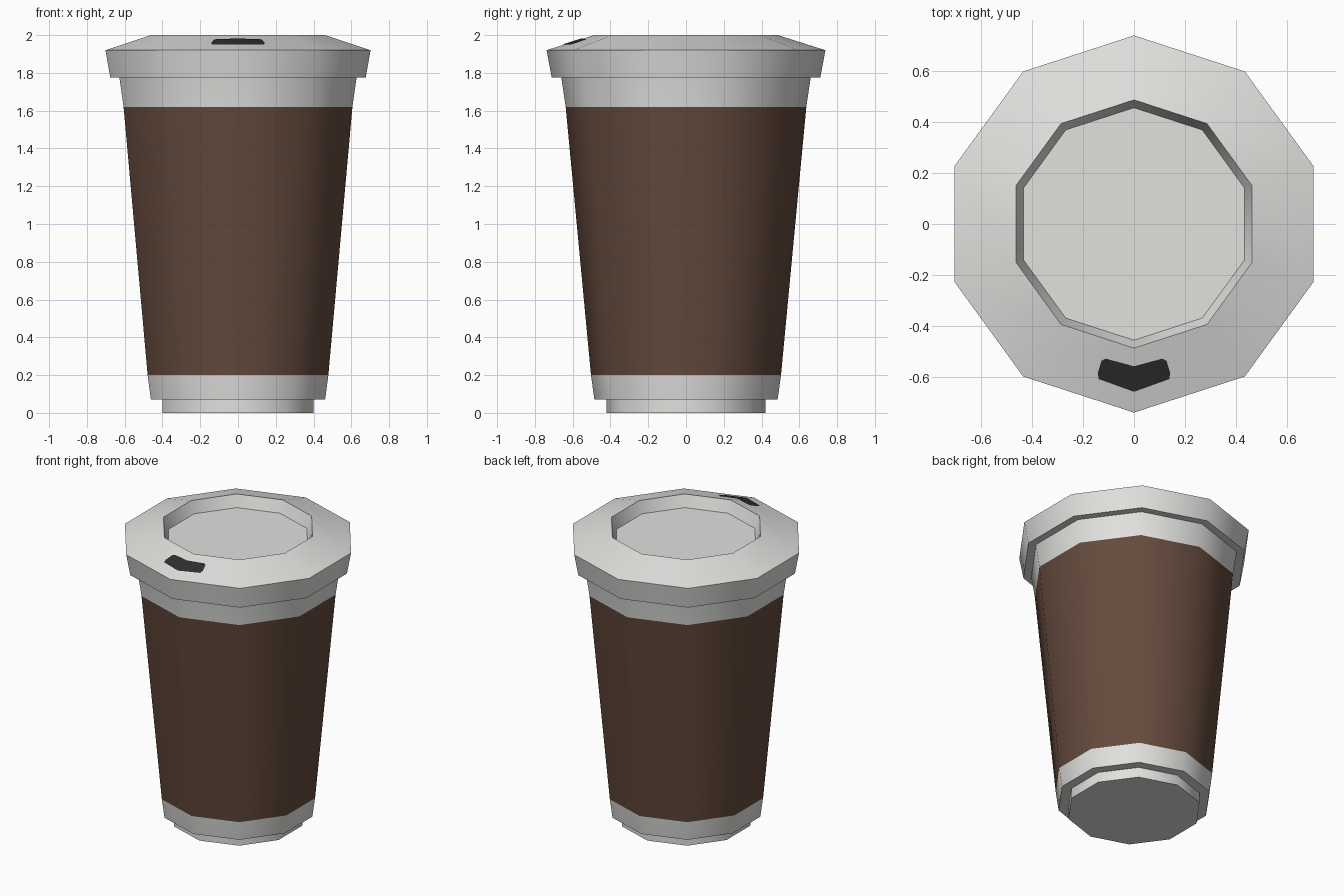
import bpy, bmesh, math

if "Cube" in bpy.data.objects:
    bpy.data.objects.remove(bpy.data.objects["Cube"])

SIDES = 10


def material(name, colour):
    m = bpy.data.materials.new(name)
    m.diffuse_color = (*colour, 1)
    m.use_nodes = True
    m.node_tree.nodes["Principled BSDF"].inputs["Base Color"].default_value = m.diffuse_color
    return m


off_white = material("off_white", (0.75, 0.75, 0.73))
brown = material("brown", (0.13, 0.069, 0.046))
black = material("black", (0.028, 0.028, 0.028))


def finish(bm, name, mats):
    mesh = bpy.data.meshes.new(name)
    bm.to_mesh(mesh)
    bm.free()
    for m in mats:
        mesh.materials.append(m)
    obj = bpy.data.objects.new(name, mesh)
    bpy.context.collection.objects.link(obj)
    # Smooth around the ten sides, crisp at the rims
    mesh.shade_smooth()
    mesh.set_sharp_from_angle(angle=math.radians(40))
    return obj


def lathe(name, profile, mats, rule=None, cap_start=False, cap_end=False):
    """Ten-sided solid from (radius, z) points, one corner facing the front."""
    bm = bmesh.new()
    rings = []
    for r, z in profile:
        angles = [-math.pi / 2 + 2 * math.pi * i / SIDES for i in range(SIDES)]
        rings.append([bm.verts.new((r * math.cos(a), r * math.sin(a), z)) for a in angles])
    for low, high in zip(rings, rings[1:]):
        for i in range(SIDES):
            j = (i + 1) % SIDES
            bm.faces.new((low[i], low[j], high[j], high[i]))
    if cap_start:
        bm.faces.new(rings[0][::-1])
    if cap_end:
        bm.faces.new(rings[-1])
    if rule:
        for f in bm.faces:
            f.material_index = rule(f.calc_center_median().z)
    return finish(bm, name, mats)


# Cup with foot, and brown sleeve chosen by height
lathe("cup",
      [(0.421, 0), (0.421, 0.07), (0.485, 0.07), (0.503, 0.2), (0.637, 1.62), (0.66, 1.775)],
      [off_white, brown], rule=lambda z: int(0.3 < z < 1.6), cap_start=True)

# Lid with flared skirt, sloping top and sunken centre
RIM_R, RIM_Z = 0.738, 1.92
TOP_R, TOP_Z = 0.486, 2.0
lathe("lid",
      [(0.66, 1.775), (0.711, 1.775), (RIM_R, RIM_Z), (TOP_R, TOP_Z), (0.455, 1.92)],
      [off_white], cap_end=True)

# Drinking hole: thin black plate following the two front facets of the lid
half = [(0, 0.557), (0.11, 0.563), (0.127, 0.576), (0.142, 0.63), (0.138, 0.652), (0, 0.657)]
bm = bmesh.new()
for side in (-1, 1):
    loop = []
    for x, r in half:
        y = -(r - math.tan(math.pi / SIDES) * x)
        z = TOP_Z + (r - TOP_R) * (RIM_Z - TOP_Z) / (RIM_R - TOP_R) + 0.004
        loop.append(bm.verts.new((side * x, y, z)))
    bm.faces.new(loop if side < 0 else loop[::-1])
bmesh.ops.remove_doubles(bm, verts=bm.verts, dist=1e-5)
for f in bm.faces:
    f.normal_update()
    if f.normal.z < 0:
        f.normal_flip()
finish(bm, "drinking_hole", [black])
